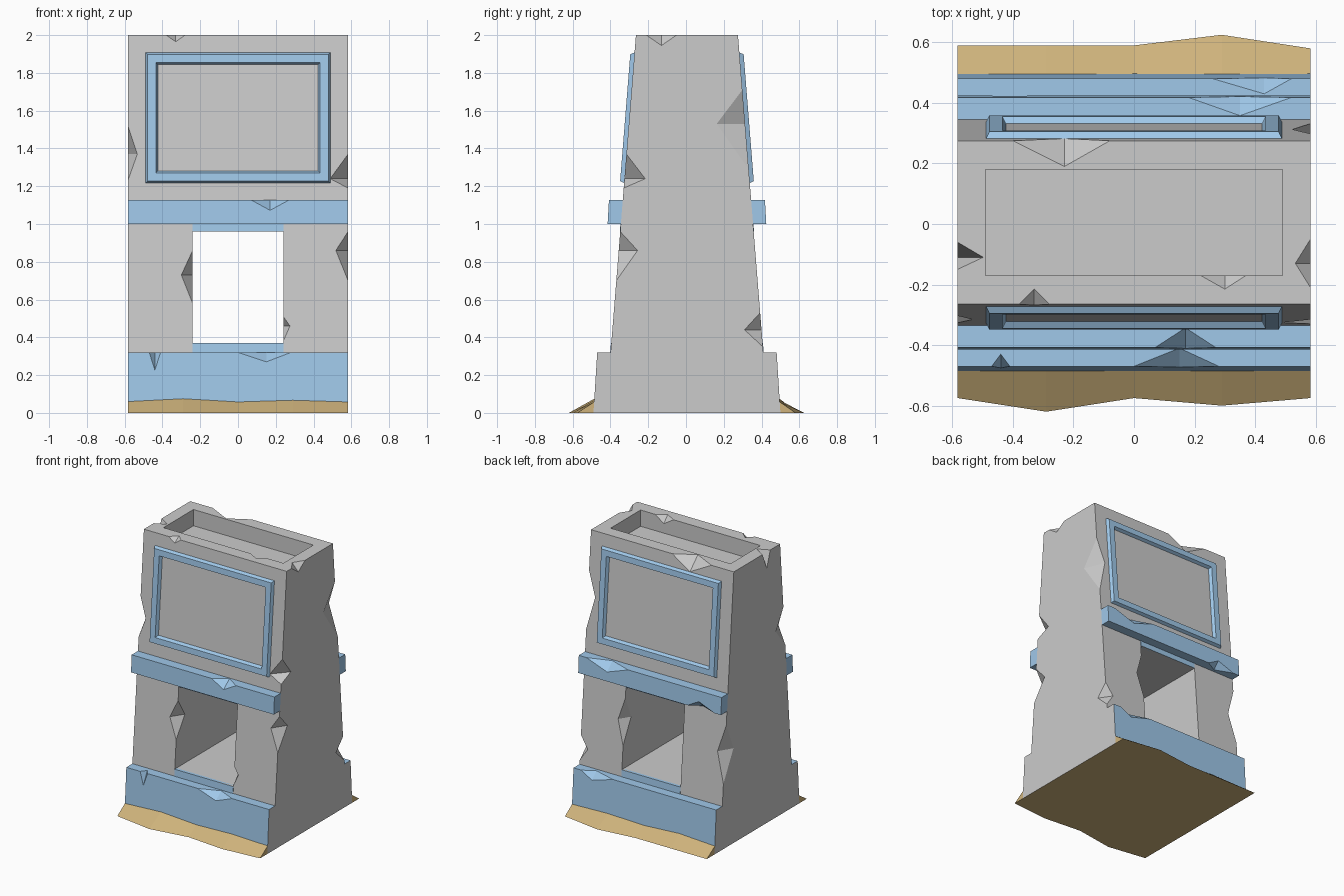
import bpy, bmesh
from mathutils import Vector as V

if "Cube" in bpy.data.objects:
    bpy.data.objects.remove(bpy.data.objects["Cube"])

W, CY = 0.583, 0.005                      # half width, centre in y


def H(z):                                 # half depth of the tapered body
    return 0.27 + 0.08 * (2 - z)


def P(x, s, d, z):                        # point at depth d on side s (-1 front, 1 back)
    return V((x, CY + s * d, z))


def material(name, rgb):
    m = bpy.data.materials.new(name)
    m.diffuse_color = (*rgb, 1)
    m.use_nodes = True
    m.node_tree.nodes["Principled BSDF"].inputs["Base Color"].default_value = m.diffuse_color
    return m


BLUE = material("blue_paint", (0.35, 0.58, 0.82))
SAND = material("sand", (0.62, 0.45, 0.2))


def make(name, verts, faces, mats=()):
    me = bpy.data.meshes.new(name)
    me.from_pydata([tuple(v) for v in verts], [], faces)
    bm = bmesh.new()
    bm.from_mesh(me)
    bmesh.ops.recalc_face_normals(bm, faces=bm.faces)
    bm.to_mesh(me)
    bm.free()
    for m in mats:
        me.materials.append(m)
    ob = bpy.data.objects.new(name, me)
    bpy.context.collection.objects.link(ob)
    return ob


def loft(name, rings, mats=(), closed=False):
    n, k = len(rings[0]), len(rings)
    f = [(i * n + j, i * n + (j + 1) % n, (i + 1) % k * n + (j + 1) % n, (i + 1) % k * n + j)
         for i in range(k if closed else k - 1) for j in range(n)]
    if not closed:
        f += [tuple(range(n)), tuple(range((k - 1) * n, k * n))]
    return make(name, [p for r in rings for p in r], f, mats)


def prism(name, prof, w, mats=()):        # (y, z) profile extruded over x
    return loft(name, [[(x, y, z) for y, z in prof] for x in (-w, w)], mats)


def cut(ob, cutter):
    cutter.hide_render = True
    m = ob.modifiers.new("cut", 'BOOLEAN')
    m.operation, m.solver, m.object = 'DIFFERENCE', 'EXACT', cutter
    bpy.context.view_layer.objects.active = ob
    bpy.ops.object.modifier_apply(modifier=m.name)
    bpy.data.objects.remove(cutter)


def chip(ob, c, t, up, down, u, v):
    """Knock a two-facet chip out of the edge through c along t."""
    c, t, u, v = V(c), V(t), V(u), V(v)
    pts = [c + t * up, c - t * down, c + u, c + v, c - u * 0.6, c - v * 0.6]
    ring = [2, 3, 4, 5]
    f = [(e, ring[i], ring[(i + 1) % 4]) for e in (0, 1) for i in range(4)]
    cut(ob, make("chip_cutter", pts, f))


def chip_upright(ob, s, x, z, up, down, dx, b):
    chip(ob, P(x, s, H(z), z), (0, -s * 0.08, 1), up, down, (dx, 0, 0), (0, -s * b, 0))


def chip_level(ob, s, x, d, z, left, right, a, drop, slope):
    chip(ob, P(x, s, d, z), (1, 0, 0), right, left, (0, -s * a, 0), (0, s * slope * drop, -drop))


# Body with stepped plinth, window opening and roof pocket
half = [(0.495, 0), (0.475, 0.32), (H(0.32), 0.32), (0.27, 2)]
prof = [(CY + y, z) for y, z in half] + [(CY - y, z) for y, z in reversed(half)]
body = prism("body", prof, W, (None, BLUE, SAND))
cut(body, prism("opening_cutter", [(-1, .37), (1, .37), (1, .96), (-1, .96)], 0.24))
cut(body, prism("pocket_cutter", [(-.17, 1.88), (.18, 1.88), (.18, 2.2), (-.17, 2.2)], 0.49))

# Chips on the upright edges: side, x, z, up, down, dx, depth
for c in [(-1, W, 1.24, .13, .05, -.095, .11), (-1, W, .86, .1, .16, -.065, .10),
          (-1, -W, 1.37, .15, .14, .05, .10),
          (1, W, 1.53, .18, .24, -.06, .15), (1, W, .44, .09, .09, -.06, .09),
          (1, -W, .70, .2, .22, .06, .10),
          (-1, -.24, .73, .13, .15, -.06, .09), (-1, .24, .46, .05, .08, .035, .06),
          (1, .24, .72, .16, .18, .05, .08)]:
    chip_upright(body, *c)
# Chips on the roof edges
chip_level(body, -1, -.33, .27, 2, .05, .05, .05, .035, .08)
chip_level(body, 1, -.23, .27, 2, .17, .15, .085, .09, .08)
chip(body, (.3, -.17, 2), (1, 0, 0), .07, .08, (0, -.045, 0), (0, 0, -.05))
chip(body, (W, -.13, 2), (0, 1, 0), .08, .08, (-.05, 0, 0), (0, 0, -.055))
chip(body, (-W, -.11, 2), (0, 1, 0), .05, .04, (.085, 0, 0), (0, 0, -.12))
# Chips on the plinth edges
for s, x, l, r, a, d in [(-1, -.44, .03, .03, .04, .095), (-1, .15, .15, .13, .06, .05),
                         (1, .43, .17, .09, .05, .05)]:
    chip_level(body, s, x, .475, .32, l, r, a, d, .06)

# Paint plinth faces and underside
for f in body.data.polygons:
    if f.normal.z < -0.9 and f.center.z < 0.01:
        f.material_index = 2
    elif f.center.z < 0.322 and abs(f.normal.x) < 0.95:
        f.material_index = 1
    else:
        f.material_index = 0

for s, side in ((-1, "front"), (1, "back")):
    # Ledge beam
    beam = prism(side + "_beam", [(CY + s * y, z) for y, z in
                 [(H(1.0) - .002, 1.0), (.42, 1.0), (.413, 1.127), (H(1.127) - .002, 1.127)]],
                 W, (BLUE,))
    if s < 0:
        chip_level(beam, s, .17, .413, 1.127, .1, .1, .065, .055, .05)
    else:
        chip_level(beam, s, .35, .413, 1.127, .17, .17, .06, .06, .05)
        chip(beam, P(-.4, s, .42, 1.0), (1, 0, 0), .09, .13, (0, -s * .05, 0), (0, -s * .003, .05))

    # Blue strips above and below the opening
    for part, z0, z1 in (("sill", .32, .37), ("lintel", .96, 1.0)):
        prism(f"{side}_{part}", [(CY + s * (H(z) + o), z) for z, o in
              ((z0, -.02), (z0, .002), (z1, .002), (z1, -.02))], .24, (BLUE,))

    # Bevelled picture frame lying on the sloped face
    rings = []
    for inset, off in ((0, -.003), (.012, .022), (.055, .022), (.068, -.003)):
        x, lo, hi = .49 - inset, 1.215 + inset, 1.91 - inset
        rings.append([P(px, s, H(pz) + off, pz) for px, pz in
                      ((-x, lo), (x, lo), (x, hi), (-x, hi))])
    loft(side + "_frame", rings, (BLUE,), closed=True)

    # Sand drift at the foot
    reach = (.58, .625, .58, .605, .58) if s < 0 else (.585, .585, .585, .62, .575)
    rise = (.06, .075, .058, .067, .058)
    xs = (-W, -.29, 0, .29, W)
    loft(side + "_sand", [[P(x, s, r, 0), P(x, s, .495 - .0625 * h, h), P(x, s, .494, 0)]
                          for x, r, h in zip(xs, reach, rise)], (SAND,))
